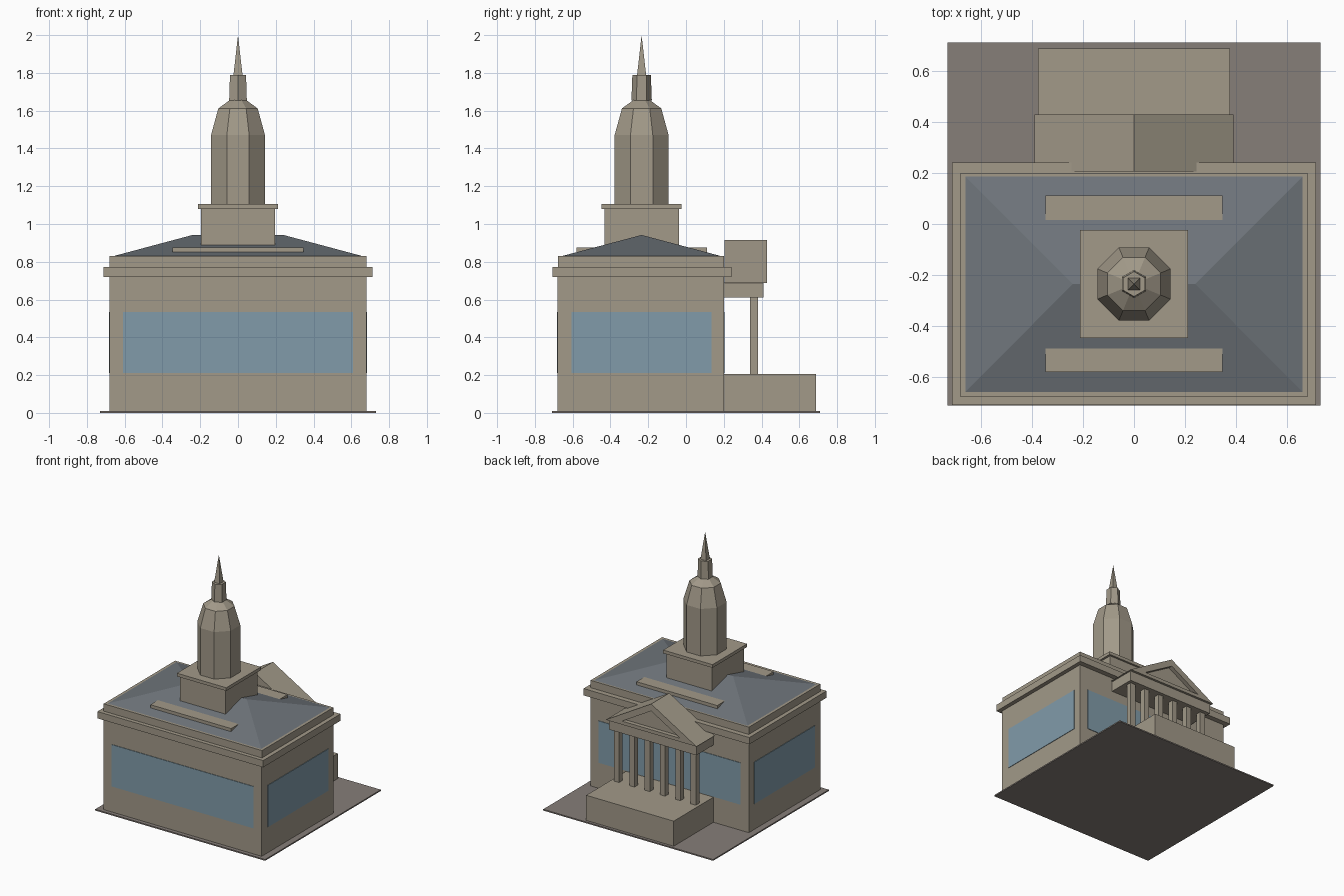
import bpy, math

if "Cube" in bpy.data.objects:
    bpy.data.objects.remove(bpy.data.objects["Cube"])

def material(name, rgb):
    m = bpy.data.materials.new(name)
    m.diffuse_color = (*rgb, 1)
    m.use_nodes = True
    m.node_tree.nodes["Principled BSDF"].inputs["Base Color"].default_value = m.diffuse_color
    return m

STONE = material("stone", (0.36, 0.32, 0.25))
PAVING = material("paving", (0.24, 0.21, 0.19))
SLATE = material("slate", (0.16, 0.18, 0.20))
GLASS = material("glass", (0.22, 0.33, 0.40))
TY = -0.235  # tower centre line

def mesh(name, verts, faces, mat):
    me = bpy.data.meshes.new(name)
    me.from_pydata(verts, [], faces)
    me.materials.append(mat)
    ob = bpy.data.objects.new(name, me)
    bpy.context.collection.objects.link(ob)
    return ob

def stack(name, rings, mat):
    """Skin a list of equal-length point rings, with end caps."""
    n = len(rings[0])
    faces = [(k*n + i, k*n + (i+1) % n, (k+1)*n + (i+1) % n, (k+1)*n + i)
             for k in range(len(rings) - 1) for i in range(n)]
    faces += [tuple(reversed(range(n))), tuple(range((len(rings)-1)*n, len(rings)*n))]
    return mesh(name, [p for r in rings for p in r], faces, mat)

def rect(x0, x1, y0, y1, z):
    return [(x0, y0, z), (x1, y0, z), (x1, y1, z), (x0, y1, z)]

def box(name, x0, x1, y0, y1, z0, z1, mat=STONE):
    return stack(name, [rect(x0, x1, y0, y1, z0), rect(x0, x1, y0, y1, z1)], mat)

def turret(name, n, profile, turn):
    """Faceted tower piece: profile is (circumradius, z)."""
    ring = lambda r, z: [(r*math.cos(turn + math.tau*i/n),
                          TY + r*math.sin(turn + math.tau*i/n), z) for i in range(n)]
    return stack(name, [ring(r, z) for r, z in profile], STONE)

# ground slab, main block and cornice
box("ground_slab", -0.73, 0.73, -0.71, 0.71, 0, 0.01, PAVING)
box("main_block", -0.68, 0.68, -0.68, 0.20, 0.005, 0.725)
box("cornice", -0.712, 0.712, -0.708, 0.24, 0.72, 0.773)
box("parapet", -0.68, 0.68, -0.677, 0.20, 0.77, 0.83)

# window bands on all four walls
for name, y in (("front_windows", -0.68), ("back_windows", 0.20)):
    box(name, -0.61, 0.61, y - 0.004, y + 0.004, 0.21, 0.535, GLASS)
for name, x in (("left_windows", -0.68), ("right_windows", 0.68)):
    box(name, x - 0.004, x + 0.004, -0.607, 0.135, 0.21, 0.535, GLASS)

# hipped roof with two low bars
a, b, c, d = rect(-0.667, 0.667, -0.665, 0.193, 0.828)
mesh("hip_roof", [a, b, c, d, (-0.24, TY, 0.942), (0.24, TY, 0.942)],
     [(0, 1, 5, 4), (1, 2, 5), (2, 3, 4, 5), (3, 0, 4), (3, 2, 1, 0)], SLATE)
box("front_roof_bar", -0.347, 0.347, -0.58, -0.47, 0.85, 0.875)
box("back_roof_bar", -0.347, 0.347, 0.0, 0.112, 0.85, 0.875)

# tower: square base, octagonal drum and dome, lantern, spire
box("tower_base", -0.195, 0.195, TY - 0.197, TY + 0.197, 0.84, 1.08)
box("tower_cap", -0.212, 0.212, TY - 0.212, TY + 0.212, 1.08, 1.105)
k = 1 / math.cos(math.pi / 8)
turret("drum_and_dome", 8, [(0.143*k, 1.10), (0.143*k, 1.47), (0.104*k, 1.612), (0.042*k, 1.657)], math.pi/8)
turret("lantern", 6, [(0.054, 1.653), (0.049, 1.79)], math.pi/2)
s = 0.024
a = rect(-s, s, TY - s, TY + s, 1.788)
mesh("spire", a + [(0, TY, 2.0)], [(0, 1, 4), (1, 2, 4), (2, 3, 4), (3, 0, 4), (3, 2, 1, 0)], STONE)

# portico: podium, six columns, entablature
box("podium", -0.376, 0.376, 0.195, 0.688, 0.005, 0.205)
for i in range(6):
    x = -0.33 + 0.132 * i
    box(f"column_{i+1}", x - 0.022, x + 0.022, 0.338, 0.382, 0.20, 0.612)
box("entablature", -0.376, 0.376, 0.195, 0.41, 0.61, 0.69)

# pediment with a recessed triangular panel
tri = lambda w, z0, z1, y: [(w, y, z0), (-w, y, z0), (0, y, z1)]
stack("pediment", [tri(0.39, 0.688, 0.915, 0.205), tri(0.39, 0.688, 0.915, 0.428),
                   tri(0.25, 0.715, 0.86, 0.428), tri(0.25, 0.715, 0.86, 0.395)], STONE)
